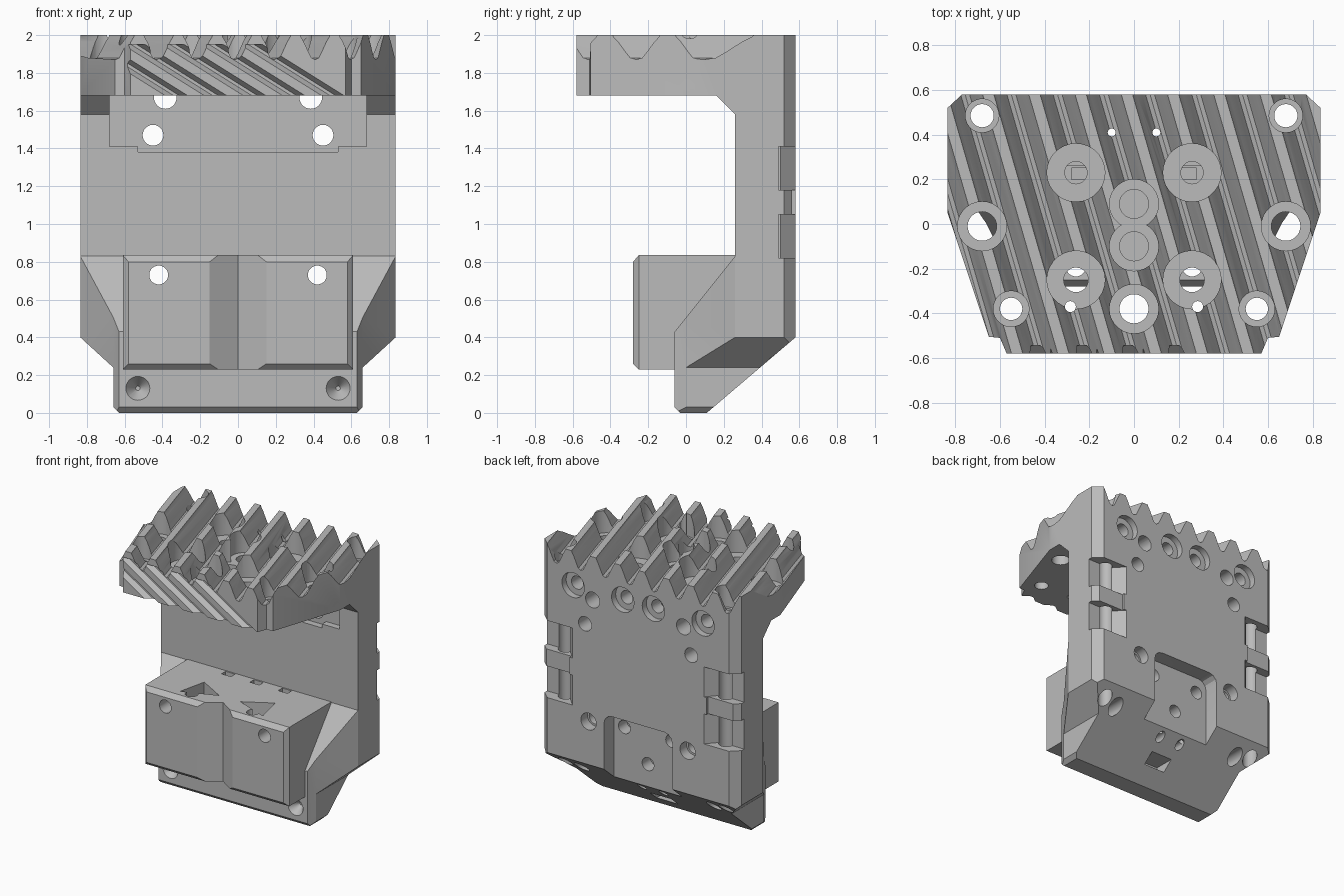
import bpy, bmesh, math
from mathutils import Vector

if "Cube" in bpy.data.objects:
    bpy.data.objects.remove(bpy.data.objects["Cube"])

grey = bpy.data.materials.new("plain grey")
grey.use_nodes = True
grey.diffuse_color = (0.5, 0.5, 0.5, 1)
grey.node_tree.nodes["Principled BSDF"].inputs["Base Color"].default_value = (0.5, 0.5, 0.5, 1)

# Each axis maps (u, v, w) of a profile and its depth to x, y, z
AXES = {"x": lambda u, v, w: (w, u, v),
        "y": lambda u, v, w: (u, w, v),
        "z": lambda u, v, w: (u, v, w)}


def prism(points, axis, lo, hi, shear=0.0):
    """Extruded polygon; shear slides it along u with depth."""
    place = AXES[axis]
    a = [place(u + shear * lo, v, lo) for u, v in points]
    b = [place(u + shear * hi, v, hi) for u, v in points]
    n = len(points)
    faces = [list(range(n)), list(range(n, 2 * n))]
    faces += [[i, (i + 1) % n, (i + 1) % n + n, i + n] for i in range(n)]
    return a + b, faces


def box(x0, x1, y0, y1, z0, z1):
    return prism([(x0, y0), (x1, y0), (x1, y1), (x0, y1)], "z", z0, z1)


def rod(u, v, r, axis, lo, hi, sides=28):
    ring = [(u + r * math.cos(t), v + r * math.sin(t))
            for t in (2 * math.pi * i / sides for i in range(sides))]
    return prism(ring, axis, lo, hi)


def flip(points):
    return [(-u, v) for u, v in points]


def symmetric(half):
    """Close a right-hand outline with its mirror image."""
    return half + [(-u, v) for u, v in reversed(half) if u != 0]


def make(name, solids):
    bm = bmesh.new()
    for verts, faces in solids:
        vs = [bm.verts.new(Vector(p)) for p in verts]
        for f in faces:
            bm.faces.new([vs[i] for i in f])
    bmesh.ops.recalc_face_normals(bm, faces=bm.faces[:])
    mesh = bpy.data.meshes.new(name)
    bm.to_mesh(mesh)
    bm.free()
    mesh.materials.append(grey)
    obj = bpy.data.objects.new(name, mesh)
    bpy.context.collection.objects.link(obj)
    return obj


def combine(target, solids, operation="DIFFERENCE"):
    tool = make("cutter", solids)
    tool.hide_render = True
    mod = target.modifiers.new("combine", "BOOLEAN")
    mod.operation, mod.solver, mod.object = operation, "EXACT", tool
    bpy.context.view_layer.update()
    deps = bpy.context.evaluated_depsgraph_get()
    result = bpy.data.meshes.new_from_object(target.evaluated_get(deps))
    target.modifiers.clear()
    if len(result.polygons):
        target.data = result
    bpy.data.objects.remove(tool)


# C-shaped body, trimmed by its front and plan outlines
side = [(-.58, 2), (-.58, 1.68), (.16, 1.68), (.26, 1.58), (.26, .83), (-.06, .43),
        (-.06, .03), (-.03, 0), (.11, 0), (.58, .4), (.58, 2)]
body = make("clamp_body", [prism(side, "x", -.835, .835)])
front = symmetric([(.63, 0), (.66, .03), (.66, .24), (.835, .4), (.835, 2.1)])
combine(body, [prism(front, "y", -1, 1)], "INTERSECT")
plan = symmetric([(.57, -.58), (.6, -.51), (.65, -.505), (.835, .05), (.835, .52), (.77, .58)])
combine(body, [prism(plan, "z", -.5, 2.5)], "INTERSECT")

# Tapered sides of the foot
taper = [(.835, .26), (.66, 0), (.63, -.06), (.63, -.2), (1, -.2), (1, .26)]
combine(body, [prism(p, "z", -.1, .9) for p in (taper, flip(taper))])

# Lower jaw block with a V in its front
jaw_plan = symmetric([(0, -.18), (.15, -.28), (.58, -.28), (.61, -.25), (.61, .32)])
jaw = make("lower_jaw", [prism(jaw_plan, "z", .23, .835)])
jaw_side = [(-.28, .26), (-.25, .23), (.32, .23), (.32, .835), (-.25, .835), (-.28, .8)]
combine(jaw, [prism(jaw_side, "x", -1, 1)], "INTERSECT")
combine(body, [([tuple(v.co) for v in jaw.data.vertices],
                [list(p.vertices) for p in jaw.data.polygons])], "UNION")
bpy.data.objects.remove(jaw)

# Triangular pockets and drillings in the jaw top
tri = [(.35, -.2), (.3, .02), (.09, -.1)]
combine(body, [prism(p, "z", .7, .95) for p in (tri, flip(tri))])
combine(body, [rod(s * .26, -.19, .045, "z", .1, .95) for s in (-1, 1)])
combine(body, [box(x - .04, x + .04, .2, .25, .8, .9) for x in (-.24, 0, .24)])

# Slanted teeth across the top
valley = symmetric([(0, 1.87), (.02, 1.88), (.035, 1.91), (.06, 1.965), (.075, 1.99), (.085, 2.02)])
PITCH, SLANT = .207, -.29
for parity in (0, 1):
    combine(body, [prism([(u - .795 + PITCH * k, v) for u, v in valley], "y", -.8, .8, SLANT)
                   for k in range(-2, 10) if k % 2 == parity])

# Slanted grooves down the front of the upper arm
notch = [(-.085, -.6), (-.015, -.545), (.015, -.545), (.085, -.6)]
LEAN = -1.6
for k in range(5):
    start = -.63 + PITCH * k - LEAN * 1.87
    combine(body, [prism([(u + start, v) for u, v in notch], "z", 1.6, 1.95, LEAN)])

# Spot faces and bores in the upper arm: x, y, face radius, bore radius, bore bottom
bores = [(.26, .23, .13, .05, 1.5), (.26, -.25, .13, .055, 1.5), (.68, -.01, .11, .065, 1.5),
         (.68, .485, .075, .052, -.2), (.55, -.38, .08, .05, 1.5)]
bores = [(s * x, y, a, b, c) for x, y, a, b, c in bores for s in (-1, 1)]
bores += [(0, y, .11, .065, 1.5) for y in (.09, -.1, -.38)]
for x, y, face, bore, bottom in bores:
    combine(body, [rod(x, y, face, "z", 1.83, 2.1)])
    combine(body, [rod(x, y, bore, "z", bottom, 2.05)])
combine(body, [rod(s * .1, .41, .018, "z", -.1, 2.1, 12) for s in (-1, 1)])
combine(body, [rod(s * .285, -.37, .025, "z", 1.5, 2.1, 12) for s in (-1, 1)])

# Recess below the arm
combine(body, [box(-.68, .68, .1, .31, 1.41, 1.68)])
combine(body, [box(-.53, .53, .1, .31, 1.38, 1.45)])

# Hinge pockets on both rear corners
pocket = [(.9, .49), (.64, .49), (.52, .62), (.9, .62)]
for z0, z1 in ((.82, 1.05), (1.18, 1.41)):
    combine(body, [prism(p, "z", z0, z1) for p in (pocket, flip(pocket))])
combine(body, [box(min(s * .58, s * .9), max(s * .58, s * .9), .56, .65, 1.0, 1.2) for s in (-1, 1)])

# Rounded-top recess low on the back
arch = symmetric([(.29, -.1), (.29, .75)]
                 + [(.22 + .07 * math.cos(t), .75 + .07 * math.sin(t))
                    for t in (math.radians(a) for a in (30, 60, 90))])
combine(body, [prism(arch, "y", .46, .7)])
for x, z in ((.2, .7), (-.2, .7), (0, .47)):
    combine(body, [rod(x, z, .05, "y", .36, .6)])

# Through holes front to back
for x, z, r in ((.42, .73, .05), (.45, 1.47, .055), (.385, 1.67, .06)):
    combine(body, [rod(s * x, z, r, "y", -.5 if z < 1.6 else .22, .8) for s in (-1, 1)])
combine(body, [rod(s * .42, .73, .065, "y", .5, .8) for s in (-1, 1)])

# Stepped screw holes along the top of the back
for x in (.55, .13):
    combine(body, [rod(s * x, 1.74, .095, "y", .53, .8) for s in (-1, 1)])
    combine(body, [rod(s * x, 1.74, .05, "y", .38, .8) for s in (-1, 1)])

# Conical seats on the foot front
for s in (-1, 1):
    verts, faces = rod(s * .53, .13, .078, "y", -.08, .01)
    half = len(verts) // 2
    verts = verts[:half] + [(s * .53 + (x - s * .53) * .15, y, .13 + (z - .13) * .15)
                            for x, y, z in verts[half:]]
    combine(body, [(verts, faces)])

# Drillings in the sloped underside
combine(body, [rod(s * .56, .3, .05, "y", .3, .7) for s in (-1, 1)])
combine(body, [rod(s * .09, .25, .03, "y", .28, .7) for s in (-1, 1)])
combine(body, [box(-.09, .09, .15, .5, .1, .17)])

# Smooth bores, sharp edges elsewhere
bpy.ops.object.select_all(action="DESELECT")
body.select_set(True)
bpy.context.view_layer.objects.active = body
bpy.ops.object.shade_smooth_by_angle(angle=math.radians(25))
